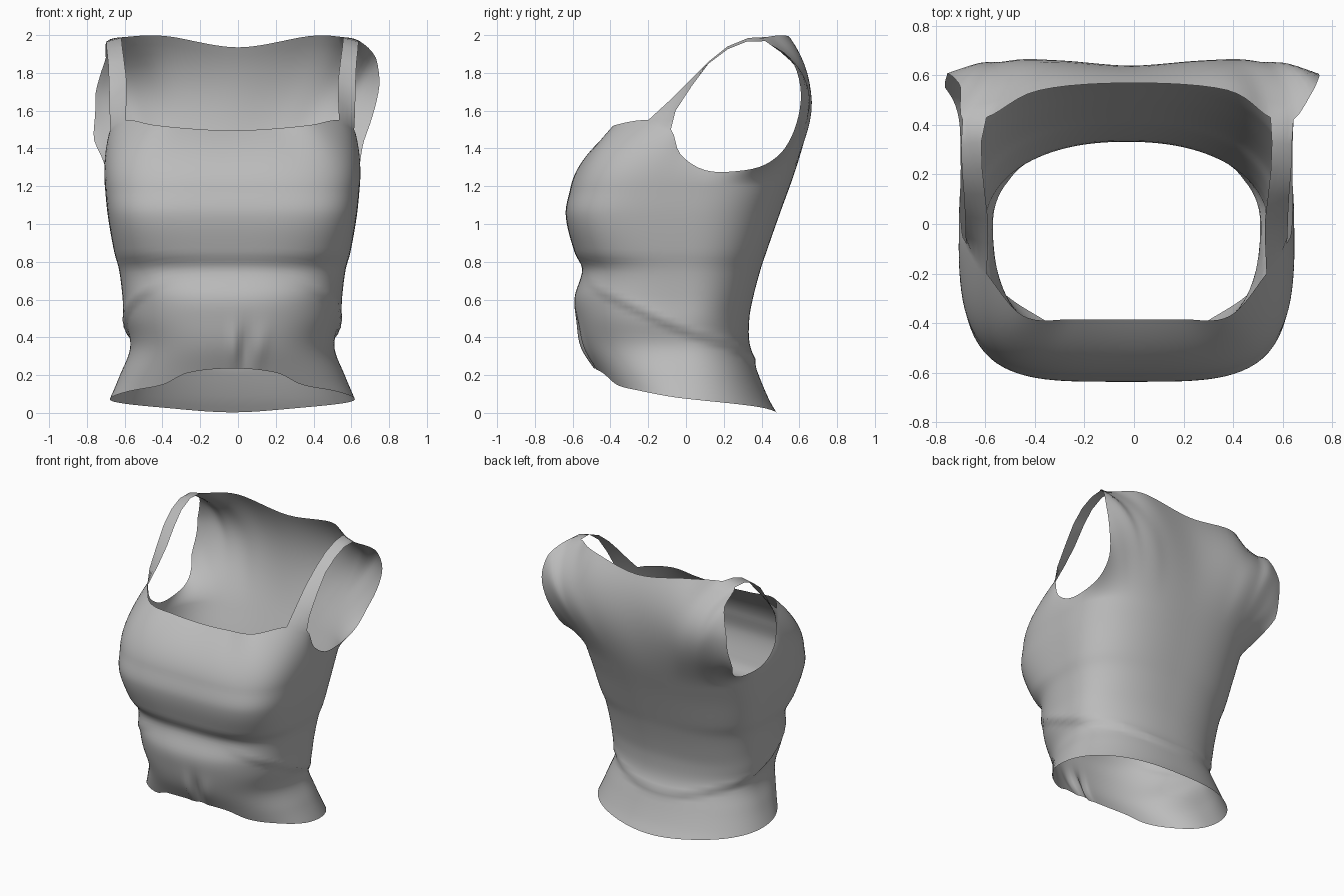
import bpy, bmesh, math
from mathutils import Vector

if "Cube" in bpy.data.objects:
    bpy.data.objects.remove(bpy.data.objects["Cube"])


def sample(table, t):
    """Smooth curve through rows of (key, values...)."""
    t = min(max(t, table[0][0]), table[-1][0])
    i = 0
    while i < len(table) - 2 and t > table[i + 1][0]:
        i += 1

    def slope(k, c):
        a, b = table[max(k - 1, 0)], table[min(k + 1, len(table) - 1)]
        return (b[c] - a[c]) / (b[0] - a[0])

    p, q = table[i], table[i + 1]
    h = q[0] - p[0]
    u = (t - p[0]) / h
    return [p[c] * (2*u**3 - 3*u*u + 1) + slope(i, c) * h * (u**3 - 2*u*u + u)
            + q[c] * (3*u*u - 2*u**3) + slope(i + 1, c) * h * (u**3 - u*u)
            for c in range(1, len(p))]


def clamp(v):
    return min(max(v, 0.0), 1.0)


# Body sections: height, half width, front depth, back depth, front and back squareness
BODY = [
    (0.00, .68, .36, .48, 2.2, 2.2), (0.07, .65, .39, .44, 2.2, 2.2),
    (0.20, .595, .46, .385, 2.3, 2.2), (0.35, .54, .54, .335, 2.4, 2.2),
    (0.50, .57, .58, .335, 2.5, 2.2), (0.61, .58, .59, .355, 2.6, 2.3),
    (0.76, .60, .55, .395, 2.9, 2.4), (0.85, .625, .59, .425, 3.4, 2.5),
    (1.05, .66, .637, .495, 4.0, 2.6), (1.20, .675, .61, .55, 3.8, 2.8)]
# Upper edge, front centre to back centre: column, angle, half x, y, z, back fullness
EDGE = [
    (-5, -28, -.22, -.385, 1.505, 0),
    (0, 0, 0, -.385, 1.495, 0), (5, 28, .22, -.385, 1.505, 0), (9, 48, .42, -.37, 1.525, 0),
    (12, 65, .565, -.20, 1.55, 0), (14, 76, .645, -.08, 1.5, 0), (16, 88, .665, -.03, 1.37, 0),
    (18, 99, .67, .10, 1.285, 0), (20, 110, .67, .27, 1.28, 0), (22, 120, .675, .42, 1.315, 0),
    (24, 127, .69, .53, 1.41, .05), (26, 132, .73, .595, 1.57, .2), (28, 136, .75, .605, 1.73, .35),
    (30, 140, .73, .55, 1.88, .58), (32, 144, .67, .42, 1.968, .8), (34, 150, .575, .43, 1.99, .72),
    (37, 160, .38, .54, 1.995, .33), (40, 180, 0, .57, 1.935, .12),
    (43, 200, -.38, .54, 1.995, .33)]
HEM = [(-28, .212), (0, .235), (28, .212), (45, .15), (65, .118), (90, .075),
       (135, .03), (180, .003), (225, .03)]
FOLD = [(0, .76), (25, .73), (60, .58), (90, .44), (120, .36), (150, .30), (180, .28), (210, .30)]
# Strap centre path: inner half x, y, z, outer half x, y, z
STRAP = [(.56, -.08, 1.66, .65, -.055, 1.6), (.56, .02, 1.76, .652, .03, 1.73),
         (.572, .12, 1.86, .657, .12, 1.85), (.583, .22, 1.94, .665, .22, 1.925),
         (.587, .33, 1.985, .668, .32, 1.965)]
Z0, ROWS, UPPER, HALF = 1.2, 42, 16, 80


def body_point(deg, z, side):
    hw, yf, yb, nf, nb = sample(BODY, z)
    a = math.radians(deg)
    s, c = abs(math.sin(a)), -math.cos(a)
    depth, n = (yf, nf) if c < 0 else (yb, nb)
    r = ((s / hw)**n + (abs(c) / depth)**n)**(-1 / n)
    # diagonal fold wrapping from under the bust to the back waist
    d = z - sample(FOLD, deg)[0]
    r += .018 * clamp((deg - 28) / 35) * (math.exp(-d / .06) if d > 0 else clamp(1 + d / .03))
    # gathered cloth at the front centre
    x = side * s * r
    if c < 0:
        gather = math.exp(-((z - .34) / .11)**2)
        r += gather * (.022 * math.exp(-((x - .01) / .025)**2)
                       - .025 * math.exp(-((x - .07) / .035)**2)
                       + .012 * math.exp(-((x - .14 - .2 * (z - .34)) / .04)**2))
    return Vector((side * s * r, c * r, z))


def place(p):
    """Small sideways lean of the garment, with an uneven left shoulder edge."""
    back = clamp((p.y - .4) / .15)
    lean = -.03 * (1 - clamp((p.z - 1.45) / .3) * back)
    if p.x < 0:
        rim = back * clamp((-p.x - .45) / .25)
        lean += rim * (.03 * clamp((p.z - 1.7) / .15)
                       - .035 * math.exp(-((p.z - 1.43) / .12)**2))
    return (p.x + lean, p.y, p.z)


def column(j, side):
    deg, ex, ey, ez, full = sample(EDGE, j / 2)
    hem = sample(HEM, deg)[0]
    pts = [body_point(deg, hem + (Z0 - hem) * i / ROWS, side) for i in range(ROWS + 1)]
    start, end = pts[-1], Vector((side * ex, ey, ez))
    tangent = (start - body_point(deg, Z0 - .04, side)) / .04 * (ez - Z0)
    for i in range(1, UPPER + 1):
        t = i / UPPER
        p = start + tangent * t + (end - start - tangent) * t * t
        p.y += full * (t * t - t**3)
        pts.append(p)
    return pts


bm = bmesh.new()
# Body shell: columns from the hem to the neckline and armholes
cols = []
for k in range(2 * HALF):
    side = 1 if k <= HALF else -1
    j = k if k <= HALF else 2 * HALF - k
    cols.append([bm.verts.new(place(p)) for p in column(j, side)])
for k in range(2 * HALF):
    a, b = cols[k], cols[(k + 1) % (2 * HALF)]
    for i in range(ROWS + UPPER):
        bm.faces.new((a[i], b[i], b[i + 1], a[i + 1]))

# Shoulder straps joining the front corners to the back
for side in (1, -1):
    def top(j):
        return cols[j if side == 1 else 2 * HALF - j][-1]
    strips = [[top(24 + m) for m in range(5)]]
    for ix, iy, iz, ox, oy, oz in STRAP:
        inner, outer = Vector((side * ix, iy, iz)), Vector((side * ox, oy, oz))
        strips.append([bm.verts.new(place(inner.lerp(outer, m / 4))) for m in range(5)])
    strips.append([top(68 - m) for m in range(5)])
    for p, q in zip(strips, strips[1:]):
        for m in range(4):
            bm.faces.new((p[m], p[m + 1], q[m + 1], q[m]))

bmesh.ops.recalc_face_normals(bm, faces=bm.faces)
mesh = bpy.data.meshes.new("tank_top")
bm.to_mesh(mesh)
bm.free()
top_obj = bpy.data.objects.new("tank_top", mesh)
bpy.context.collection.objects.link(top_obj)

cloth = bpy.data.materials.new("grey cloth")
cloth.diffuse_color = (.5, .5, .5, 1)
cloth.use_nodes = True
cloth.node_tree.nodes["Principled BSDF"].inputs["Base Color"].default_value = cloth.diffuse_color
mesh.materials.append(cloth)
bpy.context.view_layer.objects.active = top_obj
top_obj.select_set(True)
bpy.ops.object.shade_smooth_by_angle(angle=math.radians(50))
